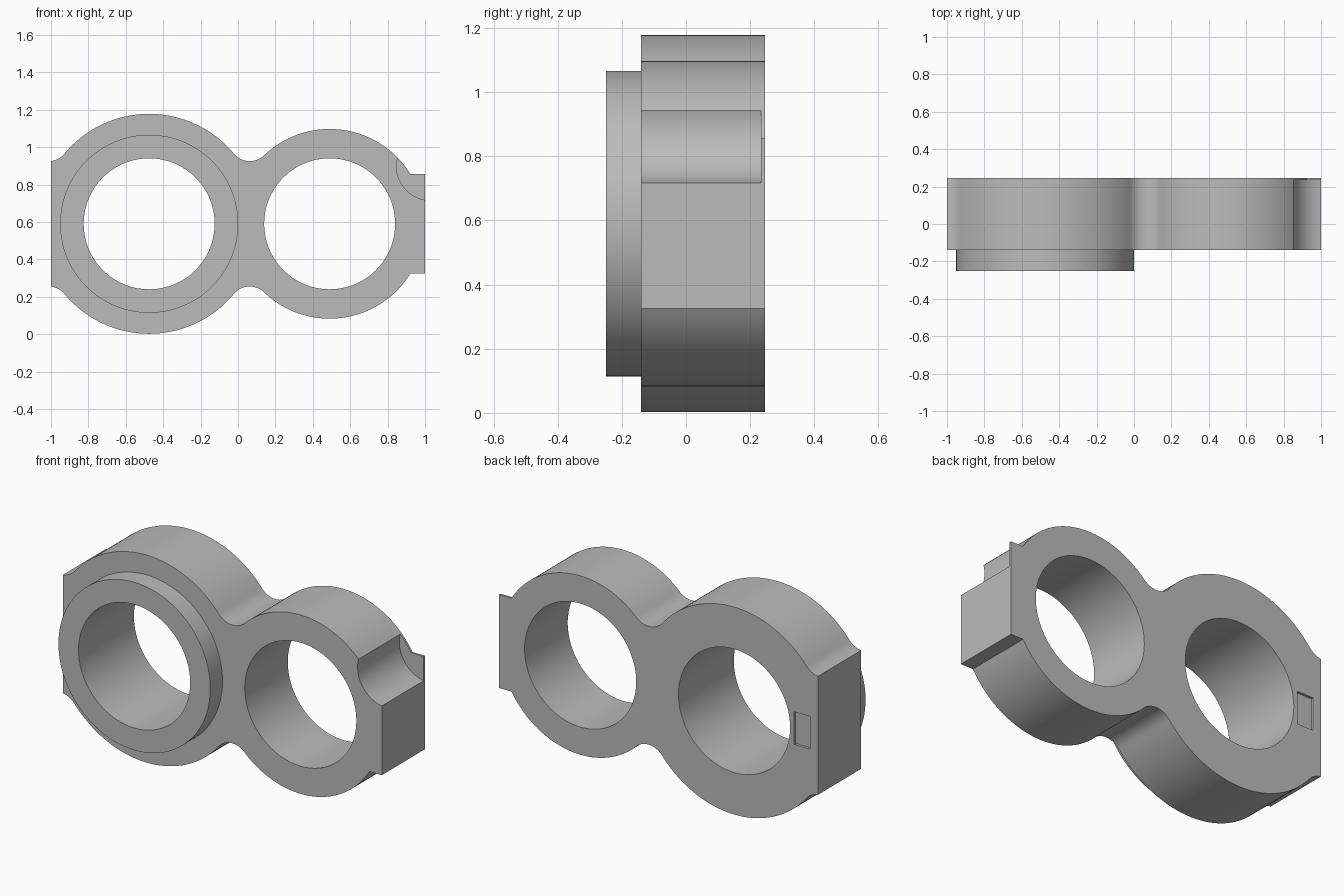
import bpy, bmesh
from math import cos, sin, radians, atan2, sqrt, degrees, acos

cube = bpy.data.objects.get("Cube")
if cube:
    bpy.data.objects.remove(cube, do_unlink=True)

MID = 0.59                        # height of both ring centres
BIG_X, BIG_R = -0.475, 0.588
SMALL_X, SMALL_R = 0.49, 0.507
BORE_R, FILLET_R = 0.35, 0.11
FRONT, BACK = -0.14, 0.246

grey = bpy.data.materials.new("plain grey")
grey.use_nodes = True
colour = (0.5, 0.5, 0.5, 1)
grey.diffuse_color = colour
grey.node_tree.nodes["Principled BSDF"].inputs["Base Color"].default_value = colour


def arc(x, z, r, start, end, steps):
    angles = [radians(start + (end - start) * i / steps) for i in range(steps + 1)]
    return [(x + r * cos(a), z + r * sin(a)) for a in angles]


def prism(name, outline, y0, y1):
    """Extrude an x-z outline from y0 to y1."""
    bm = bmesh.new()
    face = bm.faces.new([bm.verts.new((x, y0, z)) for x, z in outline])
    side = bmesh.ops.extrude_face_region(bm, geom=[face])["geom"]
    moved = [v for v in side if isinstance(v, bmesh.types.BMVert)]
    bmesh.ops.translate(bm, verts=moved, vec=(0, y1 - y0, 0))
    bmesh.ops.recalc_face_normals(bm, faces=bm.faces)
    mesh = bpy.data.meshes.new(name)
    bm.to_mesh(mesh)
    bm.free()
    mesh.materials.append(grey)
    obj = bpy.data.objects.new(name, mesh)
    bpy.context.collection.objects.link(obj)
    return obj


def disc(name, x, z, r, y0, y1):
    return prism(name, arc(x, z, r, 0, 360, 120)[:-1], y0, y1)


def combine(target, tool, operation):
    """Apply a boolean and discard the tool object."""
    mod = target.modifiers.new(operation, "BOOLEAN")
    mod.operation, mod.object, mod.solver = operation, tool, "EXACT"
    bpy.context.view_layer.update()
    graph = bpy.context.evaluated_depsgraph_get()
    mesh = bpy.data.meshes.new_from_object(target.evaluated_get(graph))
    target.modifiers.clear()
    target.data = mesh
    bpy.data.objects.remove(tool, do_unlink=True)


# Fillet centre that touches both rings
gap = SMALL_X - BIG_X
reach = BIG_R + FILLET_R
dx = (reach ** 2 - (SMALL_R + FILLET_R) ** 2 + gap ** 2) / (2 * gap)
dz = sqrt(reach ** 2 - dx ** 2)
big_a = degrees(atan2(dz, dx))
small_a = degrees(atan2(dz, dx - gap))
end_a = -degrees(acos((-1 - BIG_X + dx) / FILLET_R))

# Upper half of the outline, right to left, mirrored for the lower half
block_top = 0.265
block_a = degrees(atan2(block_top, sqrt(SMALL_R ** 2 - block_top ** 2)))
upper = [(1, block_top)]
upper += arc(SMALL_X, 0, SMALL_R, block_a, small_a, 44)
upper += arc(BIG_X + dx, dz, FILLET_R, small_a - 180, -180 + big_a, 16)[1:-1]
upper += arc(BIG_X, 0, BIG_R, big_a, 180 - big_a, 44)
upper += arc(BIG_X - dx, dz, FILLET_R, -big_a, end_a, 8)[1:]
outline = [(x, MID + z) for x, z in upper]
outline += [(x, MID - z) for x, z in reversed(upper)]
body = prism("twin_ring_body", outline, FRONT, BACK)

# Raised collar on the larger ring
combine(body, disc("collar", BIG_X, MID, 0.476, -0.25, -0.05), "UNION")

# Through bores
for x in (BIG_X, SMALL_X):
    combine(body, disc("bore", x, MID, BORE_R, -0.5, 0.5), "DIFFERENCE")

# Round corner pocket that leaves a thin back wall
combine(body, disc("corner_pocket", 1.03, 0.897, 0.182, -0.5, 0.234), "DIFFERENCE")

# Shallow rectangular recess in the back
slot = [(-0.95, 0.5), (-0.85, 0.5), (-0.85, 0.685), (-0.95, 0.685)]
combine(body, prism("back_recess", slot, 0.232, 0.4), "DIFFERENCE")

bpy.ops.object.select_all(action="DESELECT")
body.select_set(True)
bpy.context.view_layer.objects.active = body
bpy.ops.object.shade_smooth_by_angle(angle=radians(30))
